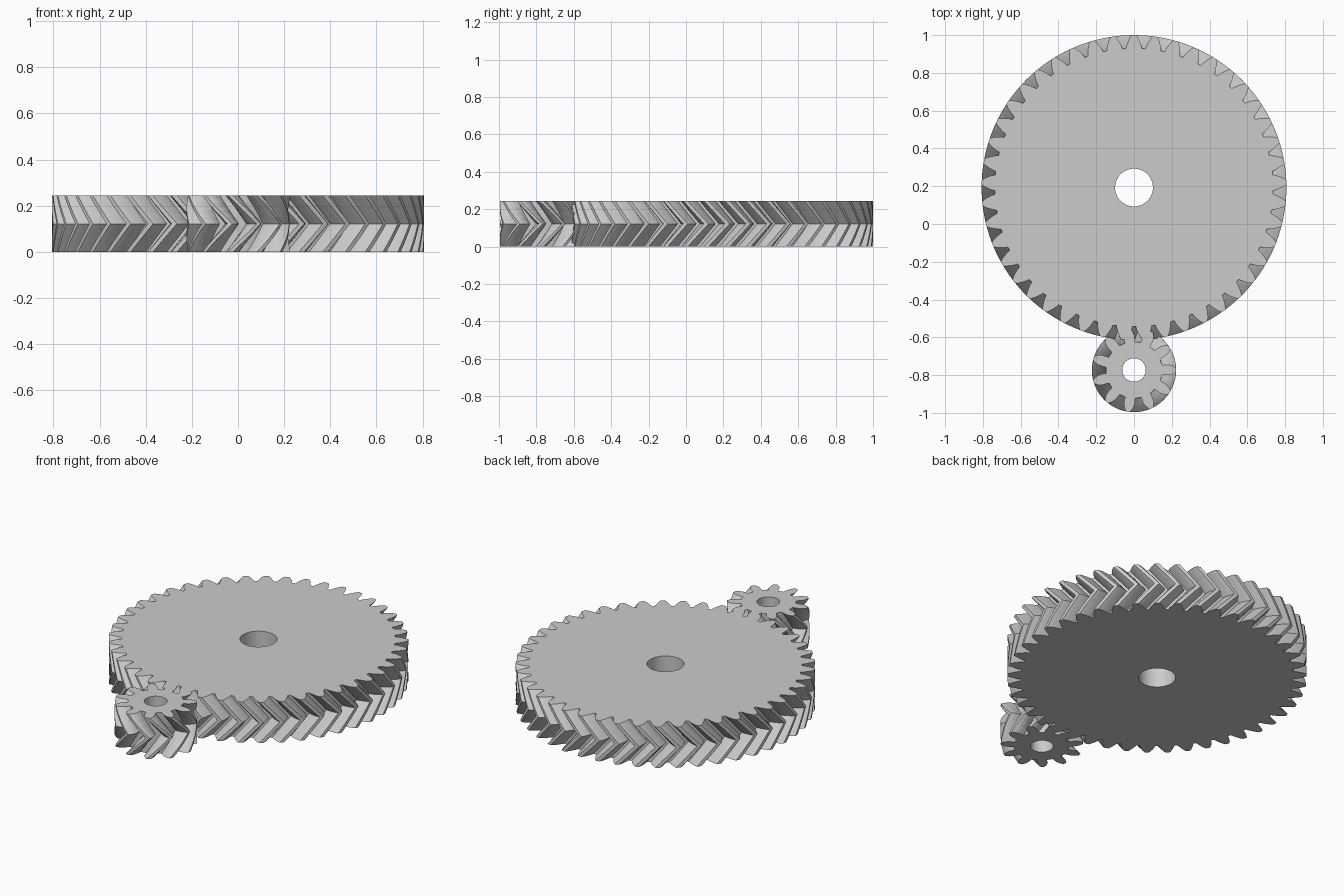
import bpy, bmesh, math

old = bpy.data.objects.get("Cube")
if old:
    bpy.data.objects.remove(old)

HEIGHT = 0.243
SLICES = 4            # layers in each half of the herringbone

grey = bpy.data.materials.new("plain grey")
grey.use_nodes = True
colour = (0.6, 0.6, 0.6, 1)
grey.diffuse_color = colour
grey.node_tree.nodes["Principled BSDF"].inputs["Base Color"].default_value = colour


def tooth_outline(teeth, tip, root, half_widths, phase):
    """Polar outline: half_widths are tooth half widths as fractions of a pitch."""
    pitch = math.tau / teeth
    steps = len(half_widths) - 1
    side = [(w, root + (tip - root) * i / steps) for i, w in enumerate(half_widths)]
    tooth = [(-w, r) for w, r in side] + [(w, r) for w, r in reversed(side)]
    return [(phase + (k + w) * pitch, r) for k in range(teeth) for w, r in tooth]


def herringbone_gear(name, y, teeth, tip, root, bore, half_widths, twist, phase):
    outline = tooth_outline(teeth, tip, root, half_widths, phase)
    n = len(outline)
    bm = bmesh.new()

    def ring(points, z, turn=0):
        return [bm.verts.new((r * math.cos(a + turn), y + r * math.sin(a + turn), z))
                for a, r in points]

    def bridge(a, b):
        for i in range(n):
            j = (i + 1) % n
            bm.faces.new((a[i], a[j], b[j], b[i]))

    # Toothed wall, twisted one way up to the middle and back again
    layers = []
    for s in range(2 * SLICES + 1):
        t = s / (2 * SLICES)
        layers.append(ring(outline, t * HEIGHT, twist * (1 - abs(2 * t - 1))))
    for low, high in zip(layers, layers[1:]):
        bridge(low, high)

    # Bore and the flat ends
    circle = [(phase + math.tau * i / n, bore) for i in range(n)]
    bottom, top = ring(circle, 0), ring(circle, HEIGHT)
    bridge(layers[-1], top)
    bridge(top, bottom)
    bridge(bottom, layers[0])
    bmesh.ops.recalc_face_normals(bm, faces=bm.faces)

    mesh = bpy.data.meshes.new(name)
    bm.to_mesh(mesh)
    bm.free()
    mesh.materials.append(grey)
    obj = bpy.data.objects.new(name, mesh)
    bpy.context.collection.objects.link(obj)
    return obj


herringbone_gear("large_gear", 0.193, 45, 0.807, 0.737, 0.1,
                 (0.41, 0.36, 0.29, 0.21, 0.11), math.radians(8), math.radians(90))
herringbone_gear("small_gear", -0.773, 11, 0.223, 0.150, 0.062,
                 (0.30, 0.29, 0.26, 0.19, 0.08), math.radians(32), 0)
